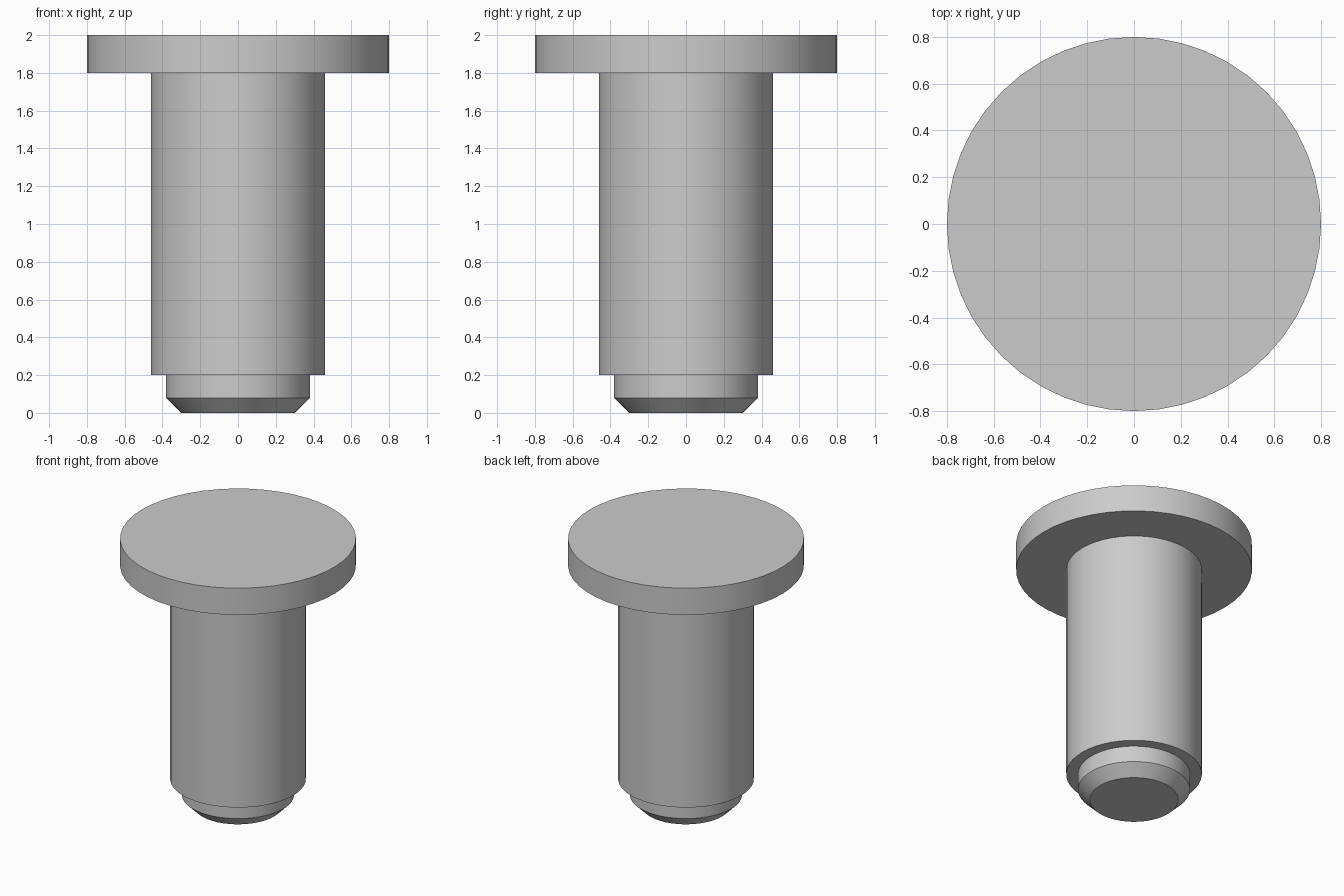
import bpy
import bmesh
import math

SEGMENTS = 48

cube = bpy.data.objects.get("Cube")
if cube:
    bpy.data.objects.remove(cube, do_unlink=True)

# Plain grey metal
grey = bpy.data.materials.new("grey_metal")
grey.use_nodes = True
colour = (0.6, 0.6, 0.6, 1.0)
grey.diffuse_color = colour
grey.node_tree.nodes["Principled BSDF"].inputs["Base Color"].default_value = colour


def lathe(name, profile):
    """Revolve (radius, height) points, bottom to top, into a closed solid."""
    bm = bmesh.new()
    rings = []
    for radius, z in profile:
        angles = [math.tau * i / SEGMENTS for i in range(SEGMENTS)]
        rings.append([bm.verts.new((radius * math.cos(a), radius * math.sin(a), z))
                      for a in angles])
    for low, high in zip(rings, rings[1:]):
        for i in range(SEGMENTS):
            j = (i + 1) % SEGMENTS
            bm.faces.new((low[i], low[j], high[j], high[i]))
    bm.faces.new(reversed(rings[0]))
    bm.faces.new(rings[-1])
    mesh = bpy.data.meshes.new(name)
    bm.to_mesh(mesh)
    bm.free()
    mesh.materials.append(grey)
    obj = bpy.data.objects.new(name, mesh)
    bpy.context.collection.objects.link(obj)
    bpy.ops.object.select_all(action='DESELECT')
    obj.select_set(True)
    bpy.context.view_layer.objects.active = obj
    bpy.ops.object.shade_smooth_by_angle(angle=math.radians(30))
    return obj


# One-piece pin: chamfered tip, stepped shaft and flat disc head
lathe("headed_pin", [
    (0.30, 0.0), (0.38, 0.08), (0.38, 0.2),   # tip
    (0.46, 0.2), (0.46, 1.8),                 # shaft
    (0.80, 1.8), (0.80, 2.0),                 # head
])
